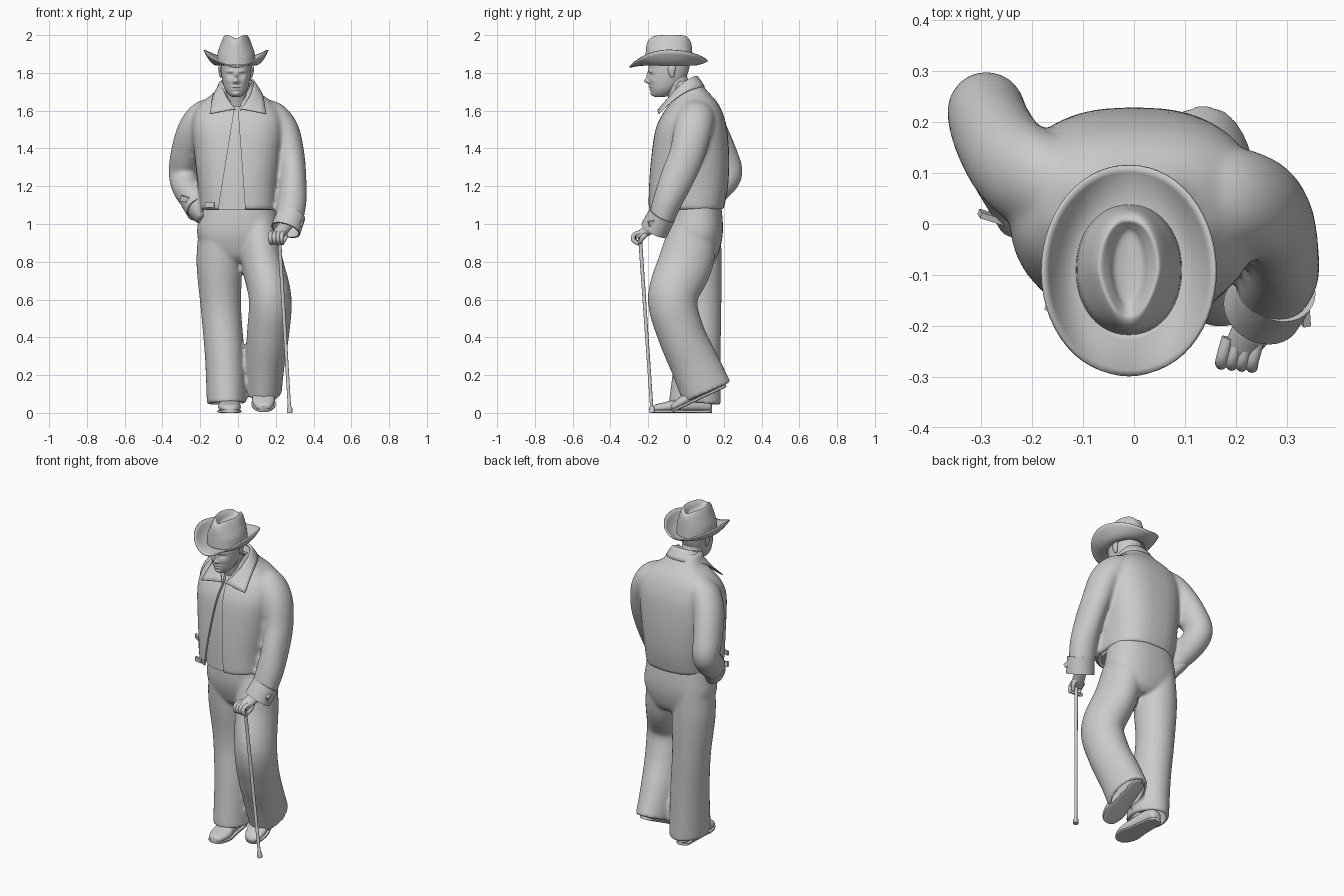
import bpy, bmesh, math
from mathutils import Vector


def smooth(me, angle=40):
    me.polygons.foreach_set("use_smooth", [True] * len(me.polygons))
    me.set_sharp_from_angle(angle=math.radians(angle))


def finish(name, bm, angle=40):
    me = bpy.data.meshes.new(name)
    bm.to_mesh(me)
    ob = bpy.data.objects.new(name, me)
    bpy.context.collection.objects.link(ob)
    smooth(me, angle)
    return ob


def skin(name, rows, closed=True, cap=False, angle=40):
    """Quad surface across rows of points"""
    bm = bmesh.new()
    vs = [[bm.verts.new(c) for c in r] for r in rows]
    n = len(vs[0])
    for a, b in zip(vs, vs[1:]):
        for k in range(n if closed else n - 1):
            bm.faces.new((a[k], a[(k + 1) % n], b[(k + 1) % n], b[k]))
    if cap:
        bm.faces.new(vs[0][::-1])
        bm.faces.new(vs[-1])
    bmesh.ops.recalc_face_normals(bm, faces=bm.faces[:])
    return finish(name, bm, angle)


def spline(secs, steps):
    """Catmull-Rom through the sections"""
    out = []
    for i in range(len(secs) - 1):
        four = secs[max(i - 1, 0)], secs[i], secs[i + 1], secs[min(i + 2, len(secs) - 1)]
        for k in range(steps):
            t = k / steps
            out.append([q + .5*t*(r - p + t*(2*p - 5*q + 4*r - s + t*(3*(q - r) + s - p))) for p, q, r, s in zip(*four)])
    return out + [list(secs[-1])]


def tube(name, secs, n=32, steps=6, axis=None, p=2.0, deform=lambda co: co, angle=40):
    """Loft of superellipse rings; each section is x, y, z, rx, ry"""
    pts, rings = spline(secs, steps), []
    for i, s in enumerate(pts):
        t = Vector(axis or Vector(pts[min(i + 1, len(pts) - 1)][:3]) - Vector(pts[max(i - 1, 0)][:3])).normalized()
        u = (Vector((1, 0, 0)) - t * t.x).normalized()
        ring = []
        for k in range(n):
            c, d = (math.copysign(abs(f(2 * math.pi * k / n)) ** (2 / p), f(2 * math.pi * k / n))
                    for f in (math.cos, math.sin))
            ring.append(deform(Vector(s[:3]) + u * s[3] * c + t.cross(u) * s[4] * d))
        rings.append(ring)
    return skin(name, rings, cap=True, angle=angle)


def blend(name, parts, cutters, relax):
    """Fuse closed parts into one cloth surface, then cut openings"""
    bm = bmesh.new()
    for o in parts:
        bm.from_mesh(o.data)
    ob = finish(name, bm)
    m = ob.modifiers.new("fuse", 'REMESH')
    m.mode, m.voxel_size = 'VOXEL', .01
    ob.modifiers.new("relax", 'SMOOTH').iterations = relax
    for c in cutters:
        m = ob.modifiers.new("cut", 'BOOLEAN')
        m.operation, m.object, m.solver = 'DIFFERENCE', c, 'EXACT'
    ob.data = bpy.data.meshes.new_from_object(ob.evaluated_get(bpy.context.evaluated_depsgraph_get()))
    ob.modifiers.clear()
    for o in parts + cutters:
        bpy.data.objects.remove(o)
    smooth(ob.data, 45)


Z = (0, 0, 1)

# Trousers: pelvis, straight leg, bent leg, hollow hems
straight = [(-.105, .055, 1.0, .1, .125), (-.1, .065, .8, .12, .125), (-.09, .075, .55, .107, .112),
            (-.07, .062, .3, .105, .122), (-.06, .047, .05, .105, .138)]
bent = [(.105, .045, 1.0, .1, .125), (.128, .0, .8, .11, .145), (.17, -.07, .61, .113, .132),
        (.16, -.03, .43, .112, .125), (.142, .045, .26, .105, .13), (.135, .11, .11, .096, .138)]
pelvis = tube("pelvis", [(0, .045, 1.2, .18, .125), (0, .05, 1.05, .205, .142), (0, .052, .94, .216, .142),
                         (0, .055, .84, .17, .115), (.01, .055, .8, .1, .08)], axis=Z, p=2.4)
blend("trousers", [pelvis, tube("straight_leg", straight), tube("bent_leg", bent)],
      [tube("hem_a", [(-.06, .047, .15, .08, .11), (-.06, .047, 0, .094, .128)], steps=1),
       tube("hem_b", [(.138, .085, .18, .075, .11), (.134, .128, .06, .086, .125)], steps=1)], 6)

# Jacket: torso and sleeves, hollow inside, open down the front
torso = [(.003, .0, 1.075, .205, .2), (0, .013, 1.2, .213, .21), (0, .022, 1.35, .23, .207),
         (0, .028, 1.5, .245, .19), (-.002, .037, 1.59, .23, .157), (-.005, .042, 1.65, .18, .12),
         (-.006, .025, 1.7, .118, .092), (-.008, .003, 1.76, .092, .068)]
inner = [(x, y, z - (.015 if i else .06), a - .018, b - .014) for i, (x, y, z, a, b) in enumerate(torso)]
sleeve_cane = [(.1, .05, 1.59, .07, .08), (.18, .052, 1.565, .085, .1), (.245, .035, 1.49, .08, .1),
               (.278, .002, 1.36, .075, .094), (.29, -.048, 1.24, .072, .09),
               (.286, -.098, 1.12, .077, .078), (.268, -.137, 1.01, .074, .068)]
sleeve_pocket = [(-.1, .06, 1.59, .07, .08), (-.18, .08, 1.565, .085, .1), (-.24, .12, 1.49, .083, .1),
                 (-.277, .18, 1.37, .08, .092), (-.29, .22, 1.27, .077, .08), (-.277, .17, 1.2, .075, .08),
                 (-.25, .09, 1.14, .063, .078), (-.215, .025, 1.07, .045, .068), (-.19, -.005, 1.02, .03, .05)]
outline = [(-.112, 1.03), (.042, 1.03), (.0, 1.6), (.09, 1.79), (-.1, 1.79), (-.02, 1.6)]
opening = skin("opening", [[(x, y, z) for x, z in outline] for y in (-.4, -.01)], cap=True)
blend("jacket", [tube("torso", torso, axis=Z, p=2.6), tube("sleeve_a", sleeve_cane), tube("sleeve_b", sleeve_pocket)],
      [tube("cavity", inner, axis=Z, p=2.6), opening], 14)
tube("shirt", [(x, y, z, a * .85, b * .86) for x, y, z, a, b in torso[:6]], axis=Z, p=2.3)

# Collar: folded pointed strip, mirrored
collar = skin("collar", [
    [(0, .05, 1.775), (.06, .035, 1.775), (.085, -.01, 1.75), (.07, -.08, 1.68), (.01, -.14, 1.605)],
    [(0, .06, 1.797), (.063, .046, 1.795), (.096, -.01, 1.766), (.084, -.085, 1.692), (.015, -.152, 1.612)],
    [(0, .105, 1.73), (.08, .09, 1.727), (.128, .01, 1.71), (.138, -.07, 1.66), (.15, -.148, 1.585)]],
    closed=False, angle=180)
collar.modifiers.new("mirror", 'MIRROR').use_clip = True
sub = collar.modifiers.new("round", 'SUBSURF')
sub.levels = sub.render_levels = 2
sub.boundary_smooth = 'PRESERVE_CORNERS'
collar.modifiers.new("thick", 'SOLIDIFY').thickness = .006


# Cuffs with button tabs
def cuff(name, a, b, rx, ry):
    ends = [(a, .9), (a, 1), (b, 1.03), (b, .92), (Vector(a).lerp(Vector(b), .4), .85)]
    tube(name, [(*c, rx * k, ry * k) for c, k in ends], steps=1, axis=Vector(b) - Vector(a))


cuff("cane_cuff", (.282, -.125, 1.05), (.252, -.168, .968), .078, .074)
cuff("pocket_cuff", (-.258, .09, 1.135), (-.22, .03, 1.075), .053, .074)
for name, loc, size, rot in (("cane_cuff_tab", (.334, -.17, 1.01), (.015, .06, .025), (.4, .3, .2)),
                             ("pocket_cuff_tab", (-.275, .012, 1.13), (.06, .012, .03), (.2, .25, -.3)),
                             ("hem_tab", (-.15, -.168, 1.1), (.05, .014, .025), (0, 0, -.25))):
    bm = bmesh.new()
    bmesh.ops.create_cube(bm, size=1)
    tab = finish(name, bm)
    tab.location, tab.scale, tab.rotation_euler = loc, size, rot

# Head with face relief: nose, lips, chin, eyes, brows, cheeks
bumps = [(0, 1.756, .026, .013, .012), (0, 1.782, .014, .009, .022), (0, 1.726, .008, .022, .005),
         (0, 1.713, .007, .018, .005), (0, 1.719, -.006, .024, .003), (0, 1.688, .008, .02, .01)]
for s in (-1, 1):
    bumps += [(s * .031, 1.79, -.012, .015, .009), (s * .031, 1.789, .006, .009, .005), (s * .032, 1.808, .008, .02, .007),
              (s * .014, 1.752, .008, .006, .006), (s * .045, 1.76, .005, .015, .015)]
    tube("ear", [(-.01 + s * .08, -.072, 1.776, .004, .006), (-.01 + s * .082, -.075, 1.79, .008, .014),
                 (-.01 + s * .086, -.075, 1.825, .009, .02), (-.01 + s * .084, -.07, 1.842, .004, .008)], n=16, axis=Z)


def face(co):
    if co.y < -.11:
        co.y -= sum(h * math.exp(-((co.x + .01 - x) / a) ** 2 - ((co.z - z) / b) ** 2) for x, z, h, a, b in bumps)
    return co


tube("head", [(-.01, -.14, 1.672, .018, .022), (-.01, -.132, 1.682, .036, .045), (-.01, -.117, 1.715, .06, .072),
              (-.01, -.1, 1.765, .074, .095), (-.01, -.091, 1.82, .08, .107), (-.01, -.09, 1.86, .08, .11),
              (-.01, -.09, 1.9, .07, .1)], n=96, steps=10, axis=Z, p=2.1, deform=face, angle=70)
tube("neck", [(-.005, .0, 1.58, .07, .07), (-.008, -.03, 1.68, .06, .064), (-.01, -.07, 1.79, .062, .07)])


# Hat: dented crown and curled brim
def pinch(co):
    k = max(0, min(1, (co.z - 1.9) / .1)) * max(0, min(1, (-.09 - co.y) / .1))
    co.x = -.01 + (co.x + .01) * (1 - .25 * k)
    co.z -= .018 * max(0, (co.z - 1.95) / .05) * math.exp(-((co.x + .01) / .025) ** 2)
    return co


tube("hat_crown", [(-.01, -.09, 1.84, .104, .128), (-.01, -.09, 1.9, .099, .124), (-.01, -.09, 1.95, .083, .119),
                   (-.01, -.089, 1.985, .069, .11), (-.01, -.088, 2.0, .057, .095), (-.01, -.086, 1.985, .04, .082),
                   (-.01, -.085, 1.967, .028, .065), (-.01, -.085, 1.962, .008, .02)],
     n=48, axis=Z, p=2.1, deform=pinch)
brim = []
for s in [j / 7 for j in range(8)]:
    turn = [(math.cos(k * math.pi / 28), math.sin(k * math.pi / 28)) for k in range(56)]
    brim.append([(-.01 + c * (.098 + .068 * s), -.093 + d * (.122 + .084 * s),
                  1.845 + s * s * (.078 * abs(c) ** 1.6 + (.022 if d > 0 else -.012) * d * d)) for c, d in turn])
skin("hat_brim", brim).modifiers.new("thick", 'SOLIDIFY').thickness = .007

# Hand gripping the cane
tube("cane_hand", [(.26, -.15, 1.0, .035, .03), (.23, -.205, .965, .036, .028), (.21, -.252, .938, .036, .02)])
for i in range(4):
    x, y = .172 + .02 * i, -.258 - .002 * i
    tube("finger", [(x + .012, y + .035, .957, .012, .012), (x, y - .008, .945, .012, .012),
                    (x, y - .015, .915, .0115, .0115), (x + .004, y + .012, .896, .01, .01)], n=12, steps=4)
tube("thumb", [(.245, -.2, .96, .014, .014), (.25, -.228, .93, .013, .013), (.236, -.246, .9, .009, .009)], n=12)

# Cane
tube("cane", [(.215, -.247, .955, .012, .012), (.219, -.242, .91, .01, .01), (.272, -.182, .035, .0085, .0085),
              (.273, -.181, .028, .014, .014), (.275, -.179, 0, .015, .015)], n=16, steps=1)

# Shoes: upper and sole, toe at the origin
upper = [(0, .002, .02, .018, .012), (0, .02, .025, .042, .02), (0, .08, .032, .06, .028), (0, .16, .044, .05, .04),
         (0, .25, .05, .043, .044), (0, .3, .042, .036, .036), (0, .316, .035, .02, .02)]
sole = [(0, y, .008, a * 1.08, .008) for _, y, _, a, _ in upper]
for name, loc, rot in (("planted_shoe", (-.04, -.18, 0), (0, 0, .06)), ("raised_shoe", (.135, -.07, .003), (.44, 0, 0))):
    for part, secs, p in (("_upper", upper, 2.3), ("_sole", sole, 5)):
        ob = tube(name + part, secs, n=24, axis=(0, 1, 0), p=p)
        ob.location, ob.rotation_euler = loc, rot
